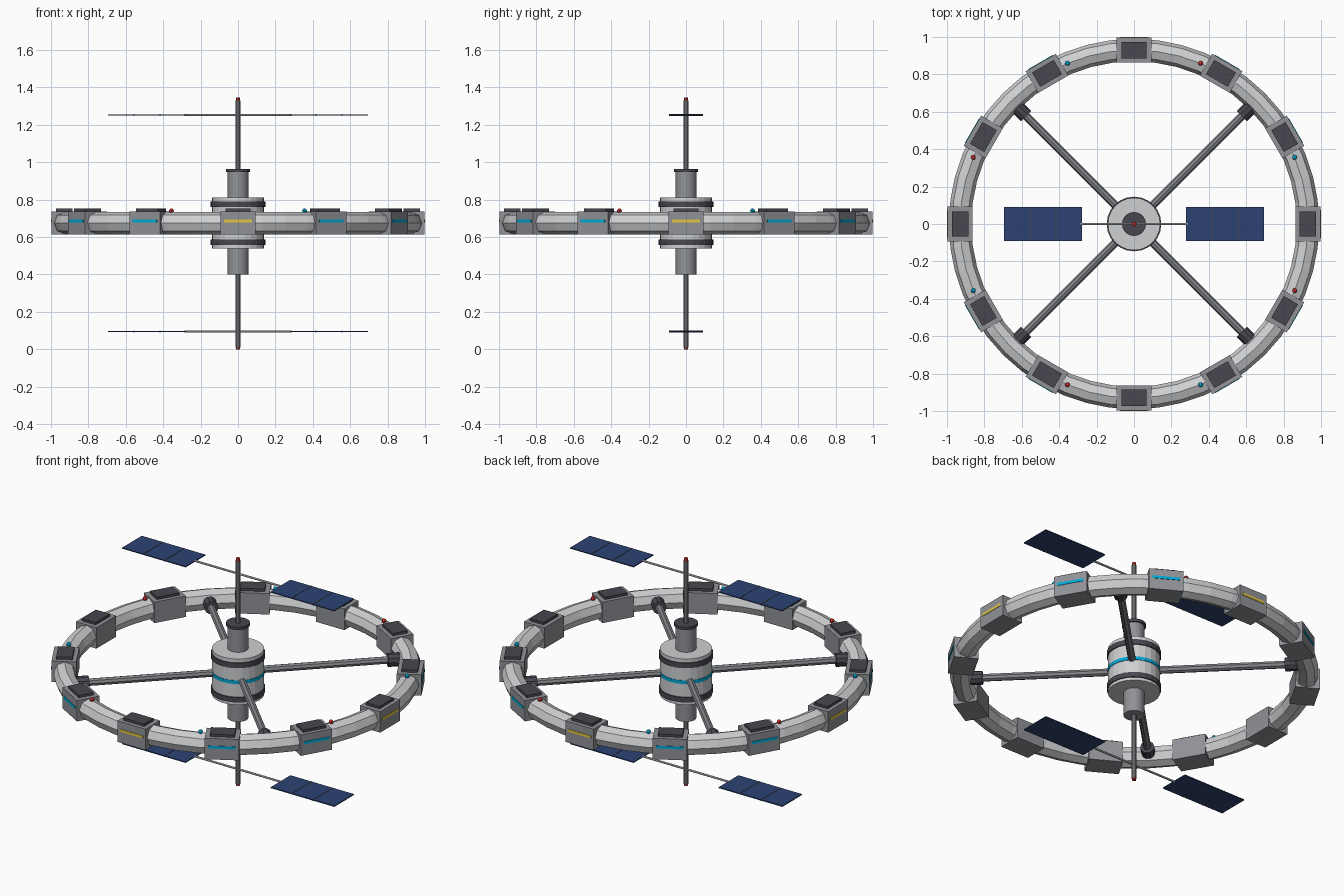
import bpy
import math
from mathutils import Matrix, Vector

cube = bpy.data.objects.get("Cube")
if cube:
    bpy.data.objects.remove(cube, do_unlink=True)


def material(name, r, g, b):
    mat = bpy.data.materials.new(name)
    mat.use_nodes = True
    mat.diffuse_color = (r, g, b, 1)
    mat.node_tree.nodes["Principled BSDF"].inputs["Base Color"].default_value = (r, g, b, 1)
    return mat


HULL = material("pale hull", 0.62, 0.63, 0.64)
MODULE = material("module grey", 0.28, 0.29, 0.31)
TRUSS = material("truss grey", 0.23, 0.24, 0.26)
DARK = material("dark trim", 0.065, 0.063, 0.08)
SOLAR = material("solar blue", 0.026, 0.055, 0.175)
CYAN = material("cyan light", 0.0, 0.40, 0.68)
YELLOW = material("yellow light", 0.75, 0.56, 0.06)
RED = material("red beacon", 0.60, 0.03, 0.025)

RING_Z = 0.675
RING_R = 0.93


def finish(name, mat):
    obj = bpy.context.object
    obj.name = name
    obj.data.materials.append(mat)
    return obj


def box(name, mat, center, size, angle=0.0):
    """Box placed in a frame turned about z by angle: x radial, y tangential."""
    turn = Matrix.Rotation(angle, 4, "Z")
    bpy.ops.mesh.primitive_cube_add(size=1, location=turn @ Vector(center),
                                    rotation=(0, 0, angle))
    obj = finish(name, mat)
    obj.data.transform(Matrix.Diagonal((*size, 1)))
    return obj


def upright(name, mat, radius, low, high, sides=24):
    """Vertical cylinder on the central axis."""
    bpy.ops.mesh.primitive_cylinder_add(vertices=sides, radius=radius, depth=high - low,
                                        location=(0, 0, (low + high) / 2))
    return finish(name, mat)


def radial(name, mat, radius, start, end, angle, z, sides=8):
    """Horizontal cylinder running outward at the given angle."""
    mid = (start + end) / 2
    bpy.ops.mesh.primitive_cylinder_add(
        vertices=sides, radius=radius, depth=end - start,
        location=(mid * math.cos(angle), mid * math.sin(angle), z),
        rotation=(0, math.pi / 2, angle))
    return finish(name, mat)


# Habitat ring
bpy.ops.mesh.primitive_torus_add(major_segments=48, minor_segments=8, major_radius=RING_R,
                                 minor_radius=0.06, location=(0, 0, RING_Z))
finish("habitat_ring", HULL)

# Modules around the ring, each with a roof hatch and an outer window strip
for i in range(12):
    a = math.radians(30 * i)
    box(f"module_{i}", MODULE, (RING_R, 0, RING_Z), (0.134, 0.186, 0.124), a)
    box(f"roof_hatch_{i}", DARK, (RING_R, 0, 0.743), (0.088, 0.134, 0.018), a)
    box(f"window_strip_{i}", CYAN if i % 3 else YELLOW,
        (0.997, 0, 0.686), (0.006, 0.15, 0.016), a)

# Beacons on top of the ring
for i in range(8):
    a = math.radians(22.5 + 45 * i)
    bpy.ops.mesh.primitive_uv_sphere_add(
        segments=8, ring_count=6, radius=0.013,
        location=(RING_R * math.cos(a), RING_R * math.sin(a), 0.74))
    finish(f"ring_beacon_{i}", RED if i % 2 else CYAN)

# Central hub
upright("hub", HULL, 0.14, 0.54, 0.812)
upright("hub_upper_band", DARK, 0.146, 0.76, 0.79)
upright("hub_lower_band", DARK, 0.146, 0.557, 0.587)
upright("hub_light_band", CYAN, 0.143, 0.665, 0.685)
upright("upper_collar", MODULE, 0.056, 0.81, 0.955)
upright("docking_cap", DARK, 0.064, 0.948, 0.965)
upright("lower_collar", MODULE, 0.056, 0.40, 0.545)

# Mast with a beacon at each end
upright("mast", TRUSS, 0.0135, 0.01, 1.33, 10)
upright("top_beacon", RED, 0.012, 1.325, 1.345, 8)
upright("bottom_beacon", RED, 0.012, 0.0, 0.02, 8)

# Spokes and their sockets at the ring
for i in range(4):
    a = math.radians(45 + 90 * i)
    radial(f"spoke_{i}", TRUSS, 0.021, 0.12, 0.88, a, RING_Z)
    radial(f"spoke_socket_{i}", DARK, 0.038, 0.815, 0.88, a, RING_Z, 10)

# Solar wings: an arm, two panels and thin dividers on each level
for level, z in (("upper", 1.253), ("lower", 0.095)):
    radial(f"{level}_wing_arm", HULL, 0.006, -0.285, 0.285, 0, z)
    for side, s in (("left", 1), ("right", -1)):
        box(f"{level}_{side}_panel", SOLAR, (s * 0.487, 0, z), (0.416, 0.184, 0.006))
        for k in (-1, 1):
            box(f"{level}_{side}_divider_{k + 2}", DARK,
                (s * 0.487 + k * 0.139 / 2 * 1.0, 0, z), (0.005, 0.184, 0.009))
